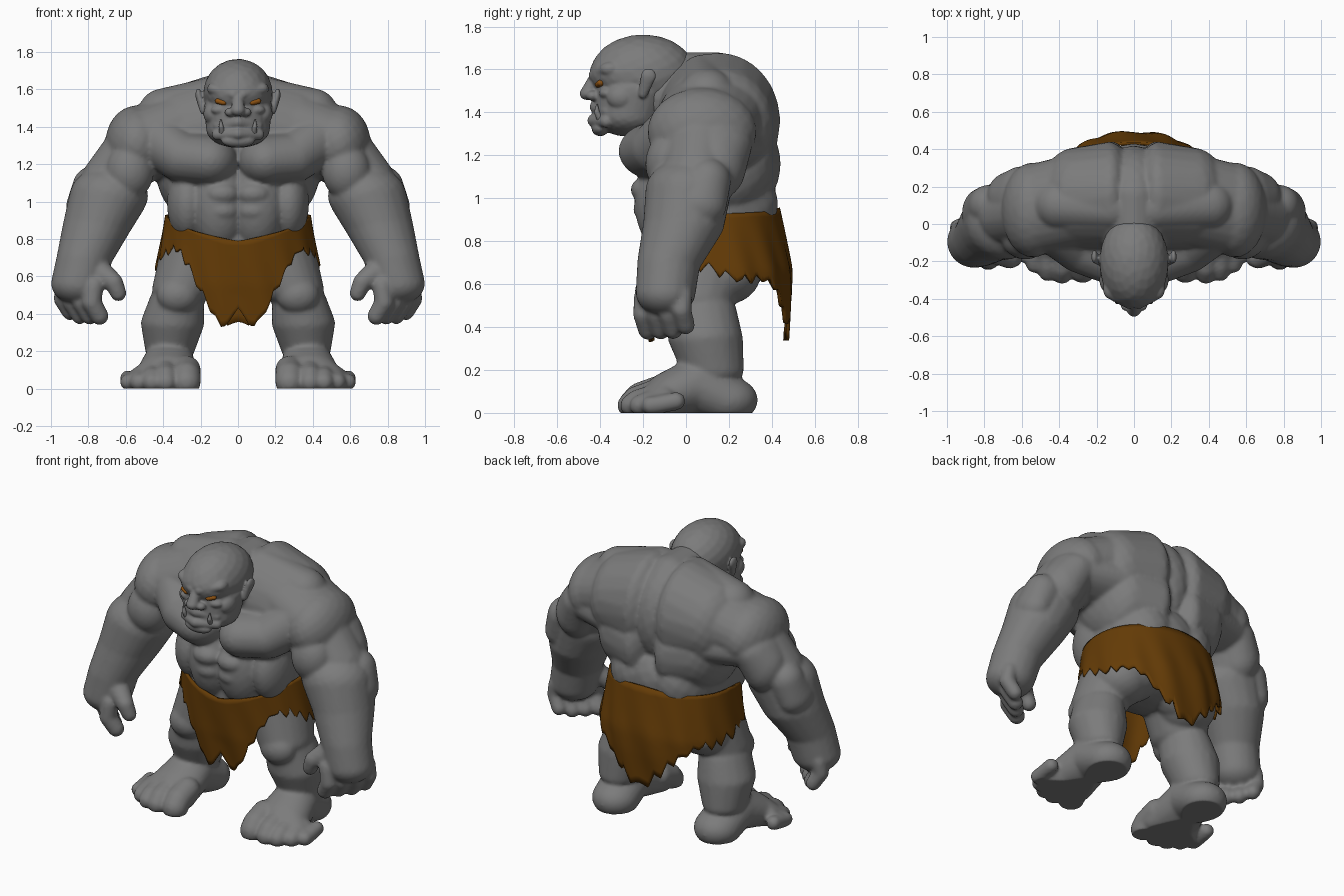
import bpy, bmesh, math, random
from mathutils import Vector

random.seed(4)


def material(name, rgb):
    m = bpy.data.materials.new(name)
    m.diffuse_color = (*rgb, 1)
    return m


SKIN = material("grey skin", (0.2, 0.2, 0.2))
CLOTH = material("brown cloth", (0.13, 0.045, 0.002))
EYE = material("orange eye", (0.27, 0.085, 0.006))

# evenly spread unit sphere directions, used for every muscle shape
N = 220
DIRS = []
for i in range(N):
    z = 1 - 2 * (i + 0.5) / N
    r, a = math.sqrt(1 - z * z), i * math.pi * (3 - math.sqrt(5))
    DIRS.append(Vector((r * math.cos(a), r * math.sin(a), z)))


def hull(bm, blobs, side):
    """Add the convex skin around some ellipsoids (x, y, z, radius or radii)."""
    tmp = bmesh.new()
    for x, y, z, r in blobs:
        rr = (r, r, r) if isinstance(r, (int, float)) else r
        for d in DIRS:
            tmp.verts.new((side * (x + d.x * rr[0]), y + d.y * rr[1], z + d.z * rr[2]))
    bmesh.ops.convex_hull(tmp, input=tmp.verts[:])
    bmesh.ops.delete(tmp, geom=[v for v in tmp.verts if not v.link_faces], context='VERTS')
    bmesh.ops.recalc_face_normals(tmp, faces=tmp.faces[:])
    me = bpy.data.meshes.new("tmp")
    tmp.to_mesh(me)
    tmp.free()
    bm.from_mesh(me)
    bpy.data.meshes.remove(me)


def chain(bm, *blobs):
    """Limb through the blobs, mirrored unless it lies on the centre line."""
    sides = (1,) if all(b[0] == 0 for b in blobs) else (1, -1)
    pairs = list(zip(blobs, blobs[1:])) or [blobs]
    for s in sides:
        for p in pairs:
            hull(bm, p, s)


def make(name, bm, mat, mods=()):
    me = bpy.data.meshes.new(name)
    bm.to_mesh(me)
    bm.free()
    ob = bpy.data.objects.new(name, me)
    bpy.context.collection.objects.link(ob)
    bpy.context.view_layer.objects.active = ob
    for kind, props in mods:
        m = ob.modifiers.new(kind.lower(), kind)
        for k, v in props.items():
            setattr(m, k, v)
        bpy.ops.object.modifier_apply(modifier=m.name)
    ob.data.materials.clear()
    ob.data.materials.append(mat)
    ob.data.polygons.foreach_set("use_smooth", [True] * len(ob.data.polygons))
    return ob


def flesh(voxel, steps):
    return (('REMESH', dict(mode='VOXEL', voxel_size=voxel)),
            ('SMOOTH', dict(factor=0.5, iterations=steps)))


# ---- torso
b = bmesh.new()
chain(b, (0, 0.13, 1.33, (0.2, 0.29, 0.34)))                 # spine
chain(b, (0.13, 0.15, 1.36, (0.13, 0.29, 0.32)),
      (0.31, 0.14, 1.35, (0.2, 0.27, 0.27)))                 # upper back
chain(b, (0.12, 0.165, 1.16, (0.12, 0.278, 0.28)),
      (0.27, 0.15, 1.18, (0.17, 0.255, 0.26)))               # lats
chain(b, (0.14, 0.12, 0.97, (0.225, 0.31, 0.25)))            # waist
chain(b, (0, 0.12, 0.97, (0.3, 0.31, 0.25)))                 # waist middle
chain(b, (0, 0.12, 0.78, (0.36, 0.28, 0.18)))                # pelvis
chain(b, (0.1, -0.07, 0.98, (0.16, 0.17, 0.25)))             # belly
chain(b, (0.27, -0.02, 0.99, (0.11, 0.17, 0.2)))             # obliques
for z, y in ((1.04, -0.188), (0.95, -0.176), (0.865, -0.14)):  # abdominals
    chain(b, (0.085, y, z, (0.09, 0.07, 0.06)))
chain(b, (0.15, -0.13, 1.22, (0.148, 0.185, 0.138)),
      (0.3, -0.1, 1.235, (0.13, 0.16, 0.135)),
      (0.43, -0.01, 1.33, (0.14, 0.15, 0.15)))               # chest
chain(b, (0.12, 0.08, 1.55, 0.12), (0.4, 0.1, 1.47, 0.135))  # shoulder slope
chain(b, (0.3, 0.13, 1.4, (0.15, 0.25, 0.2)),
      (0.53, 0.08, 1.32, (0.16, 0.245, 0.19)))               # shoulder blade
chain(b, (0.3, 0.13, 1.25, (0.15, 0.26, 0.15)),
      (0.56, 0.1, 1.25, (0.14, 0.21, 0.13)))                 # rear armpit
chain(b, (0, -0.03, 1.555, 0.125), (0, 0.15, 1.55, 0.13))    # nape
chain(b, (0, 0.0, 1.48, 0.18), (0, -0.16, 1.5, 0.15))        # neck

# ---- arms
chain(b, (0.54, 0.075, 1.31, (0.17, 0.255, 0.205)))          # shoulder
chain(b, (0.54, 0.07, 1.28, 0.17), (0.67, 0.05, 1.1, 0.17))  # upper arm
chain(b, (0.58, -0.07, 1.16, (0.13, 0.12, 0.15)))            # biceps
chain(b, (0.6, 0.13, 1.25, (0.14, 0.18, 0.12)),
      (0.66, 0.14, 1.15, (0.13, 0.14, 0.16)))                # triceps
chain(b, (0.775, 0.1, 1.08, 0.11), (0.82, 0.06, 0.97, (0.1, 0.13, 0.11)))  # elbow
chain(b, (0.69, 0.01, 1.03, (0.21, 0.2, 0.16)),
      (0.75, -0.01, 0.88, (0.185, 0.19, 0.12)),
      (0.82, -0.08, 0.7, (0.15, 0.148, 0.1)),
      (0.855, -0.095, 0.56, (0.145, 0.14, 0.11)))            # forearm, palm
for i in range(4):                                           # fingers
    x, y, r = 0.77 + 0.053 * i, -0.19 + 0.058 * i, 0.052 - 0.002 * i
    lift = 0.02 * (i == 3)
    chain(b, (x, y, 0.55, r), (x + 0.012, y - 0.005, 0.46 + lift, r),
          (x - 0.03, y + 0.015, 0.388 + lift, r * 0.94))
chain(b, (0.75, -0.14, 0.63, 0.07), (0.665, -0.19, 0.57, 0.05),
      (0.64, -0.185, 0.51, 0.044))                           # thumb

# ---- legs
chain(b, (0.22, 0.1, 0.75, (0.19, 0.22, 0.15)),
      (0.3, 0.05, 0.53, (0.16, 0.18, 0.1)))                  # thigh
chain(b, (0.25, 0.17, 0.65, (0.17, 0.18, 0.15)))             # hamstring
chain(b, (0.19, 0.2, 0.74, (0.19, 0.19, 0.2)))               # buttock
chain(b, (0.32, -0.05, 0.5, (0.115, 0.09, 0.1)))             # knee
chain(b, (0.325, 0.07, 0.48, (0.145, 0.165, 0.09)),
      (0.35, 0.09, 0.35, (0.17, 0.175, 0.1)),
      (0.365, 0.125, 0.2, (0.13, 0.145, 0.08)))              # calf
chain(b, (0.36, 0.19, 0.06, (0.14, 0.145, 0.11)),
      (0.37, 0.05, 0.13, (0.14, 0.12, 0.13)),
      (0.38, -0.09, 0.08, (0.165, 0.1, 0.11)),
      (0.41, -0.15, 0.04, (0.195, 0.09, 0.08)))              # foot
for x, y, z, r in ((0.275, -0.24, 0.1, 0.076), (0.385, -0.265, 0.1, 0.056),
                   (0.46, -0.255, 0.085, 0.052), (0.53, -0.215, 0.07, 0.048),
                   (0.588, -0.165, 0.055, 0.043)):
    chain(b, (x, y + 0.12, z, r), (x, y + 0.03, z * 0.68, r), (x, y, 0.035, r))  # toes
body = make("body", b, SKIN, flesh(0.0115, 7))
for v in body.data.vertices:                                 # flat soles
    v.co.z = max(v.co.z, 0)

# ---- head
b = bmesh.new()
chain(b, (0, -0.2, 1.58, (0.185, 0.245, 0.183)),
      (0, -0.29, 1.58, (0.17, 0.16, 0.12)))                  # skull
chain(b, (0, -0.24, 1.5, (0.183, 0.185, 0.12)),
      (0, -0.265, 1.385, (0.17, 0.165, 0.098)))              # jaw
chain(b, (0.025, -0.42, 1.572, (0.03, 0.035, 0.03)),
      (0.13, -0.35, 1.602, (0.035, 0.05, 0.034)))            # brow
chain(b, (0.09, -0.37, 1.49, (0.055, 0.036, 0.028)))         # eye bag
chain(b, (0.135, -0.3, 1.47, (0.05, 0.07, 0.06)))            # cheek
chain(b, (0, -0.425, 1.565, 0.025), (0, -0.46, 1.487, (0.038, 0.036, 0.03)))  # nose
chain(b, (0.04, -0.435, 1.478, (0.032, 0.03, 0.024)))        # nostril
chain(b, (0, -0.415, 1.425, 0.034), (0.1, -0.36, 1.405, 0.034))   # upper lip
chain(b, (0, -0.43, 1.362, 0.03), (0.11, -0.37, 1.358, 0.03))    # lower lip
chain(b, (0, -0.4, 1.325, (0.09, 0.04, 0.036)))              # chin
chain(b, (0.185, -0.2, 1.49, (0.02, 0.022, 0.026)),
      (0.212, -0.175, 1.57, (0.016, 0.036, 0.036)))          # ear
make("head", b, SKIN, flesh(0.0065, 6))

# ---- tusks
b = bmesh.new()
chain(b, (0.085, -0.4, 1.37, 0.016), (0.09, -0.415, 1.4, 0.013), (0.092, -0.415, 1.435, 0.004))
make("tusks", b, SKIN)

# ---- eyes
b = bmesh.new()
chain(b, (0.077, -0.408, 1.529, (0.018, 0.016, 0.014)), (0.105, -0.398, 1.537, (0.018, 0.016, 0.015)))
make("eyes", b, EYE)


# ---- ragged loincloth
def lookup(table, t):
    for (a, va), (c, vc) in zip(table, table[1:]):
        if t <= c:
            return va + (vc - va) * (t - a) / (c - a)
    return table[-1][1]


# heights from front (0) to back (1)
TOP = [(0, 0.79), (0.2, 0.845), (0.4, 0.91), (0.5, 0.925), (0.75, 0.935), (1, 0.955)]
HEM = [(0, 0.4), (0.05, 0.31), (0.12, 0.47), (0.2, 0.64), (0.28, 0.73), (0.38, 0.7), (0.5, 0.64),
       (0.62, 0.6), (0.72, 0.61), (0.8, 0.56), (0.9, 0.43), (1, 0.295)]
COLS, ROWS = 192, 14
teeth = [random.uniform(0.02, 0.07) for _ in range(COLS // 6)]
b = bmesh.new()
grid = []
for k in range(COLS):
    a = 2 * math.pi * k / COLS
    t = min(a, 2 * math.pi - a) / math.pi
    sx, cy = math.sin(a), -math.cos(a)
    px = math.copysign(abs(sx) ** 0.87, sx)
    py = math.copysign(abs(cy) ** 0.87, cy)
    top = lookup(TOP, t)
    hem = lookup(HEM, t) + teeth[k // 6] * abs(k % 6 - 3) / 3
    col = []
    for j in range(ROWS + 1):
        z = top + (hem - top) * j / ROWS
        drop = min(1, (top - z) / 0.28)
        fold = 0.006 * math.sin(14 * a + 9 * z) * drop
        rx = 0.382 + 0.05 * drop + fold
        # the back hangs out and curls in at the tip, the front hangs inward
        low = max(0, 0.55 - z)
        ry = 0.323 + 0.055 * drop - 0.08 * low if cy > 0 else 0.31 - 0.015 * drop - 0.12 * low
        col.append(b.verts.new((rx * px, 0.107 + (ry + fold) * py, z)))
    grid.append(col)
for k in range(COLS):
    p, q = grid[k], grid[(k + 1) % COLS]
    for j in range(ROWS):
        b.faces.new((p[j], p[j + 1], q[j + 1], q[j]))
bmesh.ops.recalc_face_normals(b, faces=b.faces[:])
make("loincloth", b, CLOTH, (('SOLIDIFY', dict(thickness=0.016, offset=0)),))
